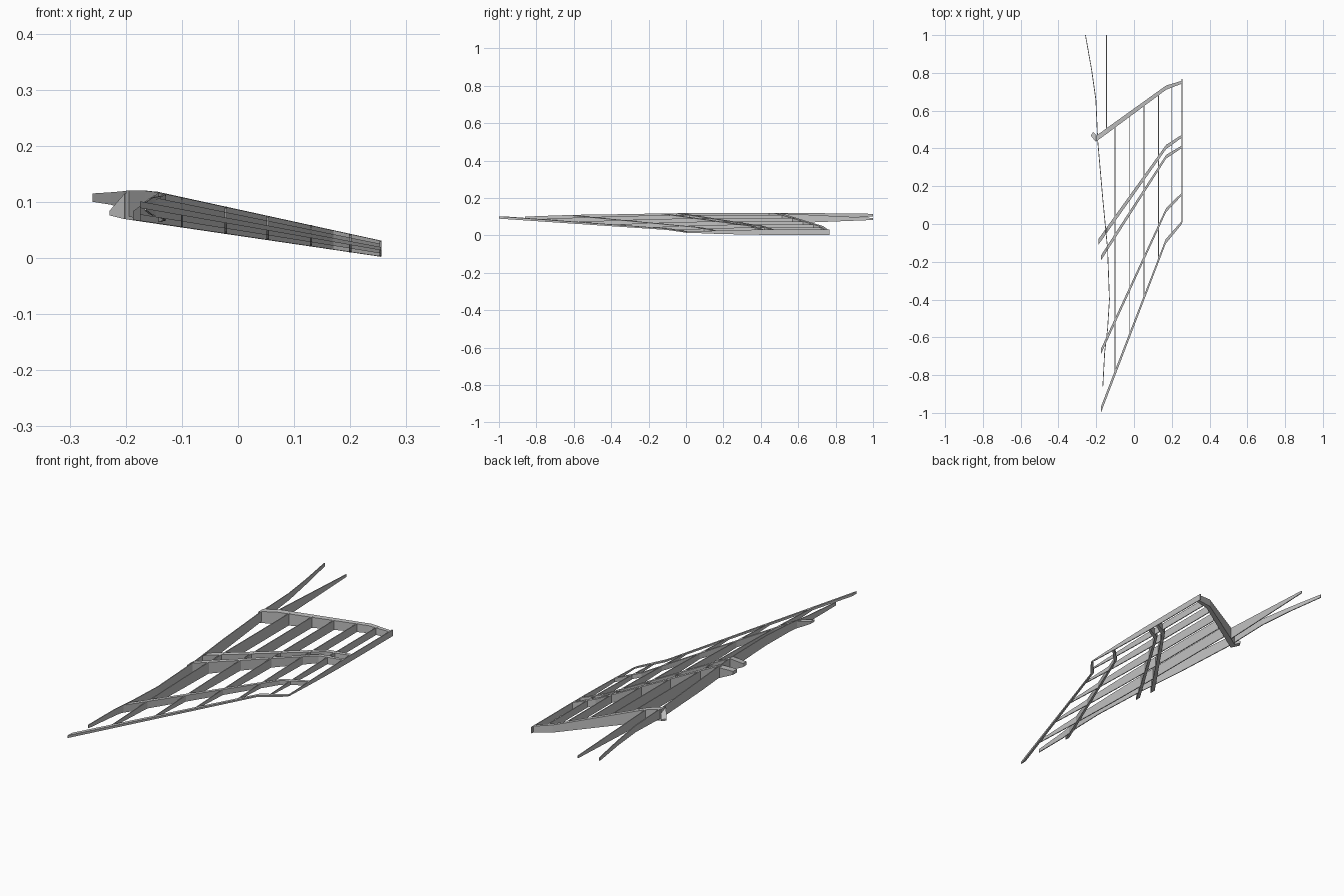
import bpy
import bmesh
from mathutils import Vector

cube = bpy.data.objects.get("Cube")
if cube:
    bpy.data.objects.remove(cube, do_unlink=True)

GREY = (0.54, 0.54, 0.54, 1)
metal = bpy.data.materials.new("plain grey")
metal.use_nodes = True
metal.diffuse_color = GREY
metal.node_tree.nodes["Principled BSDF"].inputs["Base Color"].default_value = GREY


def interp(table, t):
    """Piecewise linear lookup in a list of (key, value)."""
    for (a, va), (b, vb) in zip(table, table[1:]):
        if t <= b:
            return va + (vb - va) * (t - a) / (b - a)
    return table[-1][1]


def strip(name, points, offset, scales=None):
    """Upright strip along (x, y, low, high) points, thickened by +-offset."""
    bm = bmesh.new()
    rings = []
    for (x, y, lo, hi), scale in zip(points, scales or [1] * len(points)):
        off = Vector((offset[0], offset[1], 0)) * scale
        low, high = Vector((x, y, lo)), Vector((x, y, hi))
        rings.append([bm.verts.new(p) for p in
                      (low - off, low + off, high + off, high - off)])
    for a, b in zip(rings, rings[1:]):
        for i in range(4):
            j = (i + 1) % 4
            bm.faces.new((a[i], a[j], b[j], b[i]))
    bm.faces.new(rings[0])
    bm.faces.new(rings[-1][::-1])
    bmesh.ops.recalc_face_normals(bm, faces=bm.faces)
    mesh = bpy.data.meshes.new(name)
    bm.to_mesh(mesh)
    bm.free()
    mesh.materials.append(metal)
    obj = bpy.data.objects.new(name, mesh)
    bpy.context.collection.objects.link(obj)


# Wing shape: the centre plane drops and thins toward the tip
ROOT, TIP = -0.18, 0.255
LEADING = [(-0.175, -0.983), (0.168, -0.092), (TIP, 0.01)]
REAR = [(-0.2, 0.452), (0.17, 0.722), (TIP, 0.751)]
THICKNESS = [(0, 0.2), (0.21, 0.6), (0.4, 0.85), (0.55, 0.97), (1, 1)]


def section(x, y):
    t = (x - ROOT) / (TIP - ROOT)
    front, back = interp(LEADING, x), interp(REAR, x)
    chord = min(1, max(0, (y - front) / (back - front)))
    mid = 0.096 - 0.0795 * t
    half = (0.03 - 0.0155 * t) * interp(THICKNESS, chord)
    return x, y, mid - half, min(0.12, mid + half)


# Spars: swept beams, kinked and narrowing near the tip
# name: path, half width along y, height left at the inner end
spars = {
    "leading_edge": (LEADING, 0.016, 1),
    "front_spar": ([(-0.175, -0.675), (0.17, 0.074), (TIP, 0.16)], 0.014, 0.3),
    "middle_spar_front": ([(-0.175, -0.18), (0.17, 0.356), (TIP, 0.41)], 0.013, 0.3),
    "middle_spar_back": ([(-0.187, -0.093), (0.17, 0.408), (TIP, 0.466)], 0.015, 0.3),
    "rear_spar": (REAR, 0.015, 1),
}
for name, (path, width, end_height) in spars.items():
    inner = (-0.142, interp(path, -0.142))
    points = [section(x, y) for x, y in (path[0], inner, *path[1:])]
    x, y, lo, hi = points[0]
    points[0] = (x, y, lo, lo + (hi - lo) * end_height)
    strip(name, points, (0, width), (1, 1, 0.75, 0.5))

# Bent fitting at the inner end of the rear spar
strip("rear_spar_fitting",
      [(-0.195, 0.445, 0.069, 0.115), (-0.222, 0.478, 0.076, 0.084)], (0.007, 0.01))

# Ribs: thin plates from the leading edge to the rear spar
for i, x in enumerate((-0.1, -0.022, 0.053, 0.13, 0.2, 0.254)):
    start = interp(LEADING, x)
    end = interp(REAR, x) + (0.017 if x > 0.25 else 0)
    n = 10
    strip(f"rib_{i + 1}",
          [section(x, start + (end - start) * k / n) for k in range(n + 1)],
          (0.002, 0))

# Curved root plate running on behind the wing
root_path = [
    (-0.165, -0.86, 0.085, 0.1), (-0.155, -0.675, 0.077, 0.107),
    (-0.14, -0.56, 0.073, 0.11), (-0.13, -0.4, 0.067, 0.112),
    (-0.14, -0.13, 0.064, 0.117), (-0.165, 0.13, 0.066, 0.12),
    (-0.192, 0.44, 0.074, 0.12), (-0.202, 0.66, 0.088, 0.119),
    (-0.225, 0.82, 0.095, 0.117), (-0.257, 1.0, 0.1, 0.115)]
strip("root_plate", root_path, (0.002, 0))

# Straight tapered arm behind the rear spar
strip("tail_arm", [(-0.145, 0.49, 0.062, 0.118), (-0.145, 1.0, 0.082, 0.093)],
      (0.002, 0))
